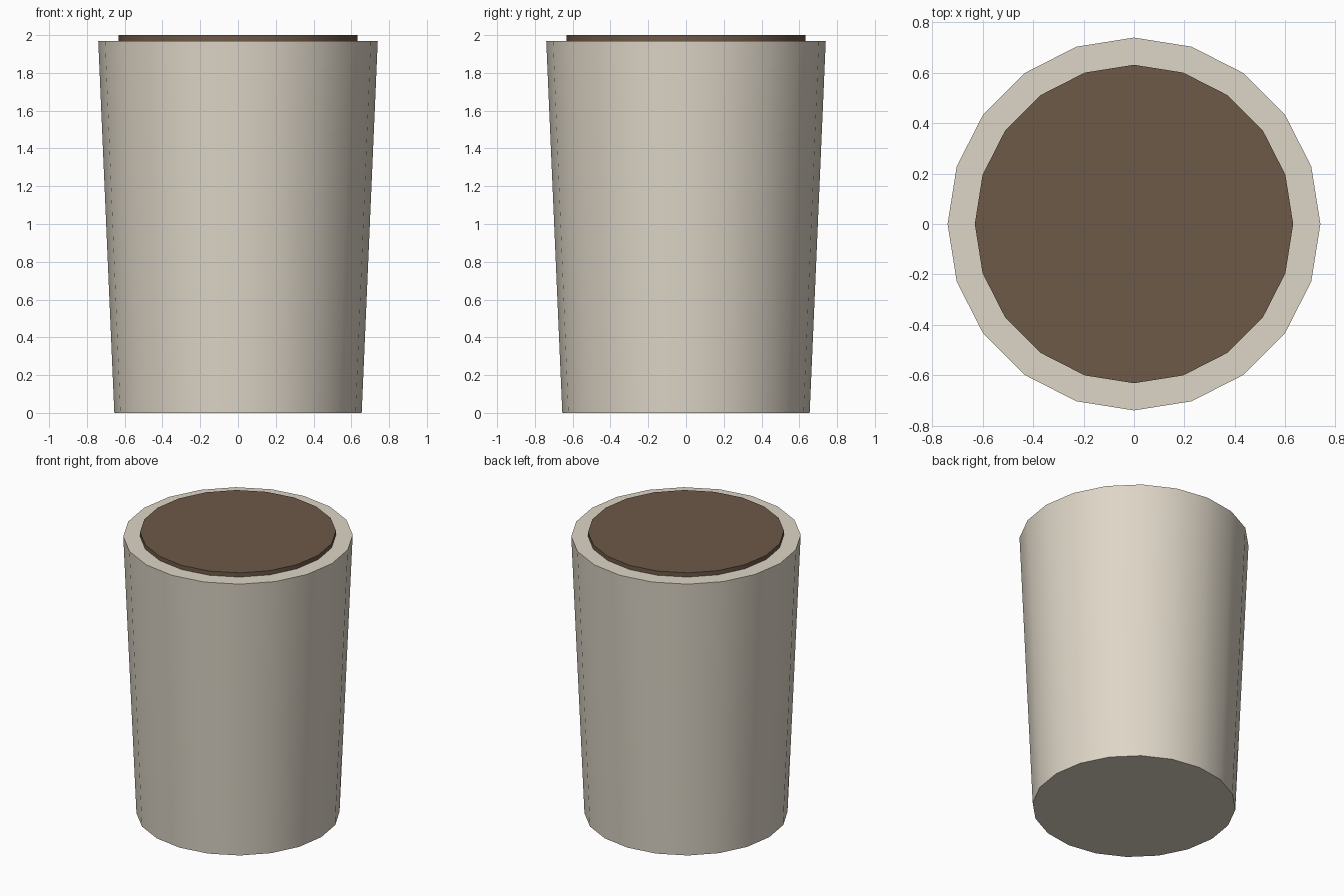
import bpy
import math

if "Cube" in bpy.data.objects:
    bpy.data.objects.remove(bpy.data.objects["Cube"])

SIDES = 20


def material(name, rgb):
    mat = bpy.data.materials.new(name)
    mat.diffuse_color = (*rgb, 1.0)
    mat.use_nodes = True
    mat.node_tree.nodes["Principled BSDF"].inputs["Base Color"].default_value = mat.diffuse_color
    return mat


def tapered_disc(name, r_bottom, r_top, z_bottom, z_top, mat):
    bpy.ops.mesh.primitive_cone_add(
        vertices=SIDES, radius1=r_bottom, radius2=r_top,
        depth=z_top - z_bottom, location=(0, 0, (z_bottom + z_top) / 2))
    obj = bpy.context.object
    obj.name = name
    obj.data.materials.append(mat)
    bpy.ops.object.shade_smooth_by_angle(angle=math.radians(30))
    return obj


# Tapered pot body, closed at the base and rim
tapered_disc("pot_body", 0.655, 0.74, 0.0, 1.97,
             material("pale_clay", (0.73, 0.67, 0.57)))

# Soil disc, set into the rim and standing slightly proud of it
tapered_disc("soil_disc", 0.632, 0.632, 1.94, 2.0,
             material("soil_brown", (0.155, 0.10, 0.064)))
